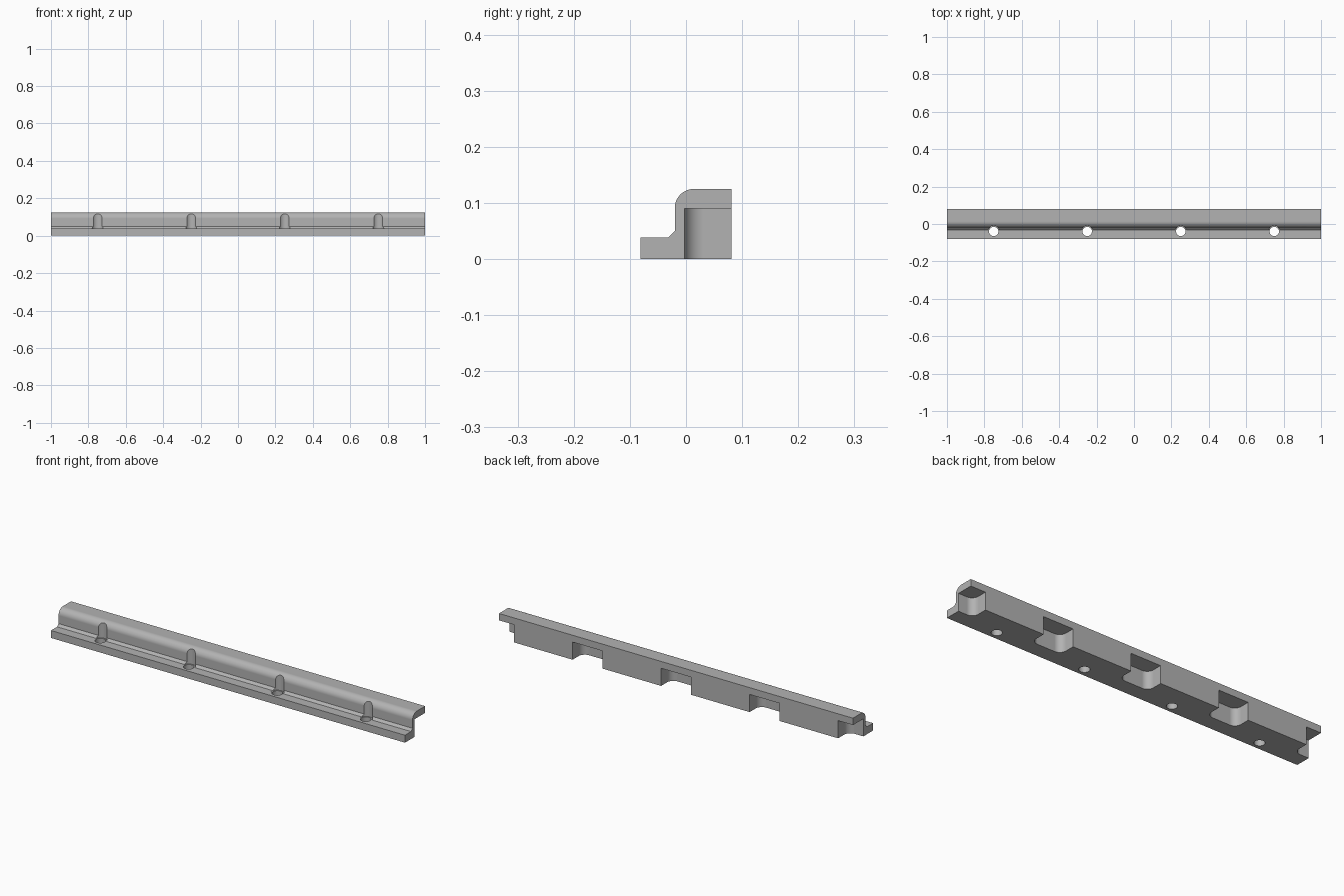
import bpy, bmesh
from math import sin, cos, pi
from mathutils import Matrix

cube = bpy.data.objects.get("Cube")
if cube:
    bpy.data.objects.remove(cube, do_unlink=True)

grey = bpy.data.materials.new("plain grey")
grey.use_nodes = True
grey.diffuse_color = (0.45, 0.45, 0.45, 1)
grey.node_tree.nodes["Principled BSDF"].inputs["Base Color"].default_value = (0.45, 0.45, 0.45, 1)

HALF, FLANGE_TOP, TOP = 0.081, 0.038, 0.125
HOLE_Y = -0.04


def arc(cx, cy, r, start, end, steps=12):
    angles = [start + (end - start) * i / steps for i in range(steps + 1)]
    return [(cx + r * cos(a), cy + r * sin(a)) for a in angles]


def add_prism(bm, points, vector):
    """Closed prism swept from a flat outline."""
    face = bm.faces.new([bm.verts.new(p) for p in points])
    swept = bmesh.ops.extrude_face_region(bm, geom=[face])["geom"]
    bmesh.ops.translate(bm, vec=vector, verts=[v for v in swept if isinstance(v, bmesh.types.BMVert)])


def make_object(name, bm):
    bmesh.ops.recalc_face_normals(bm, faces=bm.faces)
    mesh = bpy.data.meshes.new(name)
    bm.to_mesh(mesh)
    bm.free()
    mesh.materials.append(grey)
    obj = bpy.data.objects.new(name, mesh)
    bpy.context.collection.objects.link(obj)
    return obj


# Stepped rail profile with a rounded upper front edge
profile = [(-HALF, 0), (HALF, 0), (HALF, TOP)]
profile += arc(0.014, TOP - 0.034, 0.034, pi / 2, pi)
profile += [(-0.02, 0.05), (-0.032, FLANGE_TOP), (-HALF, FLANGE_TOP)]
bm = bmesh.new()
add_prism(bm, [(-1, y, z) for y, z in profile], (2, 0, 0))
rail = make_object("mounting_rail", bm)

# Back pockets with rounded inner corners, halved at both ends
bm = bmesh.new()
w, r, inner = 0.084, 0.035, -0.003
for x in (-1, -0.5, 0, 0.5, 1):
    outline = [(x + w, 0.12), (x - w, 0.12)]
    outline += arc(x - w + r, inner + r, r, pi, 1.5 * pi)
    outline += arc(x + w - r, inner + r, r, 1.5 * pi, 2 * pi)
    add_prism(bm, [(px, py, -0.05) for px, py in outline], (0, 0, 0.14))
pockets = make_object("pocket_cutter", bm)


# Screw holes and the wider head clearance above the flange
def row_of_cylinders(name, radius, bottom, top):
    bm = bmesh.new()
    for x in (-0.75, -0.25, 0.25, 0.75):
        bmesh.ops.create_cone(bm, cap_ends=True, segments=48, radius1=radius, radius2=radius,
                              depth=top - bottom,
                              matrix=Matrix.Translation((x, HOLE_Y, (top + bottom) / 2)))
    return make_object(name, bm)


holes = row_of_cylinders("hole_cutter", 0.025, -0.05, 0.2)
clearance = row_of_cylinders("clearance_cutter", 0.031, FLANGE_TOP - 0.0005, 0.2)

bpy.ops.object.select_all(action="DESELECT")
rail.select_set(True)
bpy.context.view_layer.objects.active = rail
for cutter in (pockets, clearance, holes):
    mod = rail.modifiers.new(cutter.name, "BOOLEAN")
    mod.operation, mod.solver, mod.object = "DIFFERENCE", "EXACT", cutter
    bpy.ops.object.modifier_apply(modifier=mod.name)
    bpy.data.objects.remove(cutter, do_unlink=True)

# Smooth curves with clean flat faces
bpy.ops.object.shade_smooth_by_angle(angle=pi / 6)
normals = rail.modifiers.new("clean_normals", "WEIGHTED_NORMAL")
normals.keep_sharp = True
